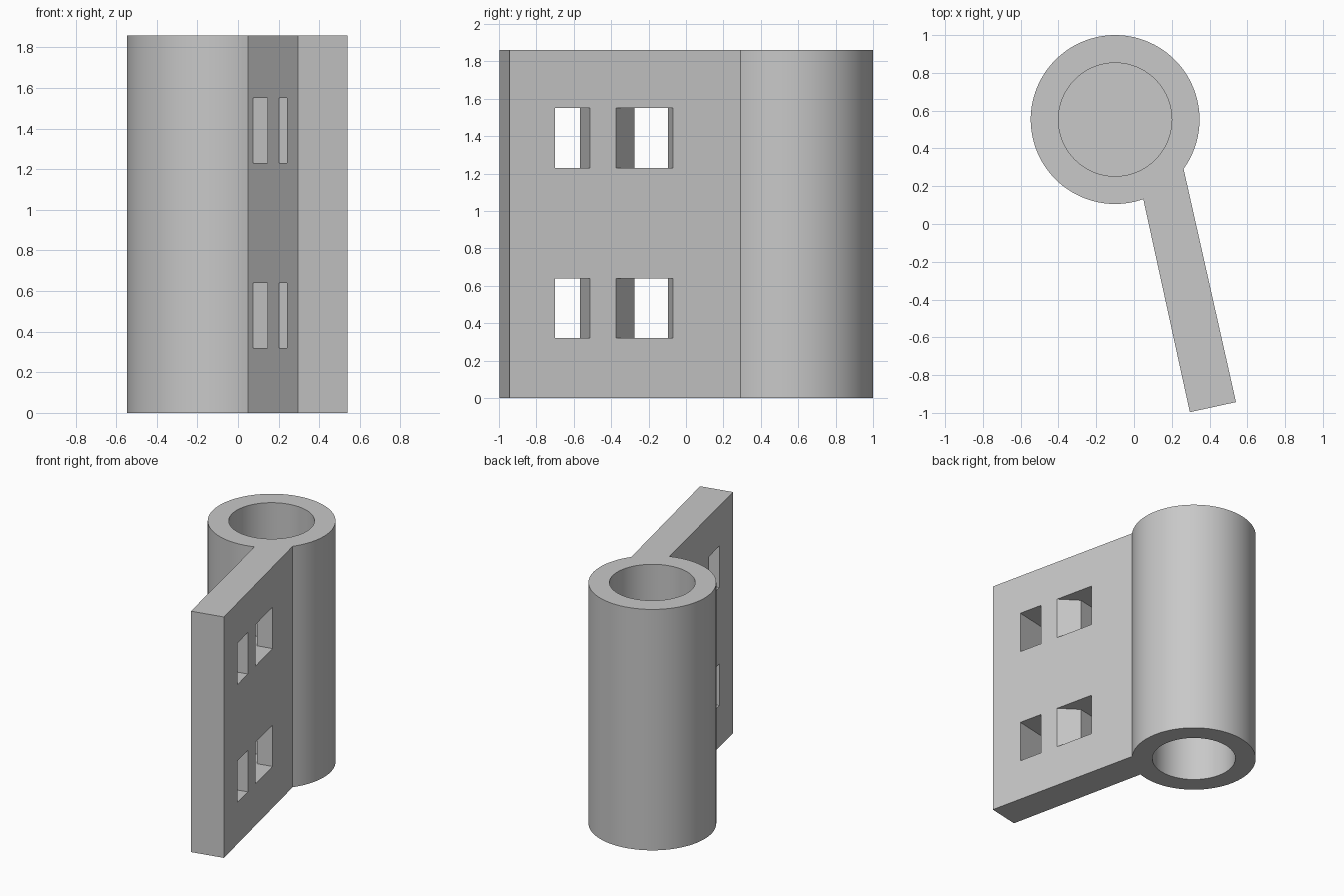
import bpy, bmesh, math
from mathutils import Vector

cube = bpy.data.objects.get("Cube")
if cube:
    bpy.data.objects.remove(cube, do_unlink=True)

HEIGHT = 1.86
CENTRE = Vector((-0.10, 0.553))
RADIUS, BORE = 0.447, 0.30
THICK = 0.25
TILT = math.radians(12.3)
CORNER = Vector((0.54, -0.943))                        # outer corner of the leaf
ALONG = Vector((-math.sin(TILT), math.cos(TILT)))      # leaf end towards barrel
INWARD = Vector((-math.cos(TILT), -math.sin(TILT)))    # through the leaf

metal = bpy.data.materials.new("plain grey")
metal.use_nodes = True
grey = (0.58, 0.58, 0.58, 1)
metal.diffuse_color = grey
metal.node_tree.nodes["Principled BSDF"].inputs["Base Color"].default_value = grey


def leaf_point(s, depth):
    """Point on the leaf: s along it, depth as a fraction of its thickness."""
    return CORNER + ALONG * s + INWARD * (THICK * depth)


def arc(radius, start, end, steps):
    return [CENTRE + radius * Vector((math.cos(a), math.sin(a)))
            for a in (start + (end - start) * i / steps for i in range(steps + 1))]


def prism(name, outline, z0, z1):
    bm = bmesh.new()
    face = bm.faces.new([bm.verts.new((p.x, p.y, z0)) for p in outline])
    top = bmesh.ops.extrude_face_region(bm, geom=[face])["geom"]
    bmesh.ops.translate(bm, vec=(0, 0, z1 - z0),
                        verts=[v for v in top if isinstance(v, bmesh.types.BMVert)])
    bmesh.ops.recalc_face_normals(bm, faces=bm.faces)
    mesh = bpy.data.meshes.new(name)
    bm.to_mesh(mesh)
    bm.free()
    mesh.materials.append(metal)
    obj = bpy.data.objects.new(name, mesh)
    bpy.context.collection.objects.link(obj)
    return obj


# Barrel and leaf share one outline
outline = arc(RADIUS, math.radians(-35.8), math.radians(289.5), 96)
outline += [leaf_point(0, 1), leaf_point(0, 0)]
hinge = prism("hinge_barrel_and_leaf", outline, 0, HEIGHT)

# Blind bores at both ends of the barrel
circle = arc(BORE, 0, math.tau, 80)[:-1]
cutters = [prism("lower_bore", circle, -0.1, 0.63),
           prism("upper_bore", circle, HEIGHT - 0.63, HEIGHT + 0.1)]

# Straight narrow slots, and wide slots offset halfway through the leaf
narrow = [(0.25, -0.2), (0.44, -0.2), (0.44, 1.2), (0.25, 1.2)]
wide = [(0.58, -0.2), (0.58, 0), (0.71, 0.49), (0.71, 1.2),
        (1.04, 1.2), (1.04, 0.5), (0.895, 0.5), (0.895, -0.2)]
for z in (0.32, 1.23):
    for name, shape in (("narrow_slot", narrow), ("wide_slot", wide)):
        cutters.append(prism(name, [leaf_point(*p) for p in shape], z, z + 0.32))

bpy.context.view_layer.objects.active = hinge
for cutter in cutters:
    cutter.hide_render = True
    mod = hinge.modifiers.new(cutter.name, "BOOLEAN")
    mod.operation = "DIFFERENCE"
    mod.solver = "EXACT"
    mod.object = cutter
    bpy.ops.object.modifier_apply(modifier=mod.name)
for cutter in cutters:
    bpy.data.objects.remove(cutter, do_unlink=True)

bpy.ops.object.select_all(action="DESELECT")
hinge.select_set(True)
bpy.ops.object.shade_smooth_by_angle(angle=math.radians(25))
